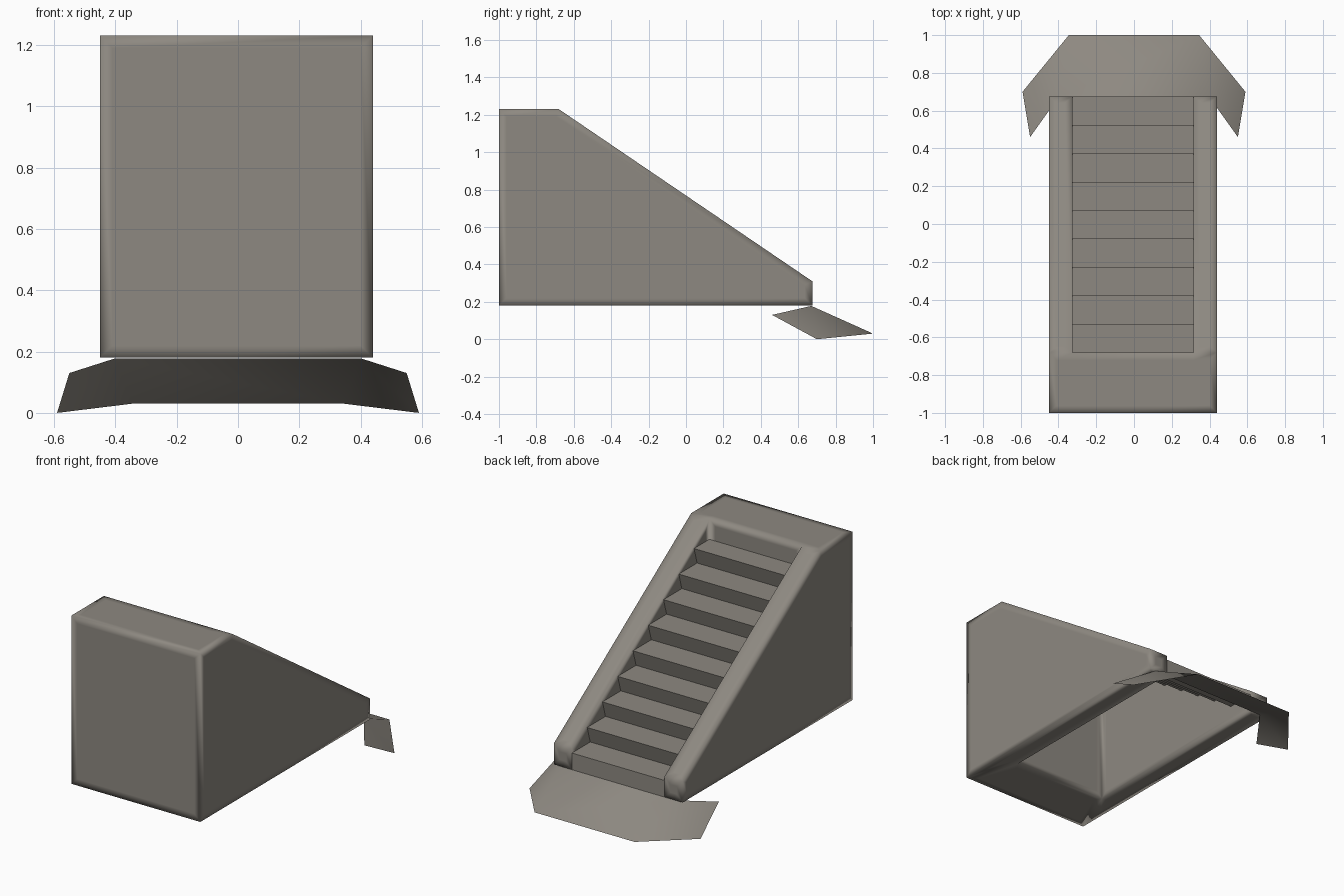
import bpy, bmesh

if "Cube" in bpy.data.objects:
    bpy.data.objects.remove(bpy.data.objects["Cube"])

concrete = bpy.data.materials.new("warm grey concrete")
concrete.diffuse_color = (0.27, 0.25, 0.22, 1)
concrete.use_nodes = True
concrete.node_tree.nodes["Principled BSDF"].inputs["Base Color"].default_value = concrete.diffuse_color


def make_object(name, bm, smooth):
    mesh = bpy.data.meshes.new(name)
    for f in bm.faces:
        f.smooth = smooth
    bm.to_mesh(mesh)
    bm.free()
    mesh.materials.append(concrete)
    ob = bpy.data.objects.new(name, mesh)
    bpy.context.collection.objects.link(ob)
    return ob


XO, XI, CX = 0.445, 0.32, -0.005          # outer / inner half widths, centre
BASE, TOP, LIP = 0.18, 1.23, 0.31         # heights
FRONT, LAND, END = -1.0, -0.68, 0.675     # y stations

# Body: landing block with two solid sloping side walls
bm = bmesh.new()
outer = [(FRONT, BASE), (FRONT, TOP), (LAND, TOP), (END, LIP), (END, BASE)]
inner = [(LAND, BASE), (LAND, TOP), (END, LIP), (END, BASE)]
O, I = {}, {}
for s in (-1, 1):
    O[s] = [bm.verts.new((CX + s * XO, y, z)) for y, z in outer]
    I[s] = [bm.verts.new((CX + s * XI, y, z)) for y, z in inner]
for s in (-1, 1):
    o, i = O[s], I[s]
    bm.faces.new(o)
    bm.faces.new(i)
    bm.faces.new((o[2], o[3], i[2], i[1]))    # sloping wall top
    bm.faces.new((o[3], o[4], i[3], i[2]))    # wall end
bm.faces.new((O[-1][0], O[-1][1], O[1][1], O[1][0]))                      # front
bm.faces.new((O[-1][1], O[-1][2], I[-1][1], I[1][1], O[1][2], O[1][1]))   # landing
bm.faces.new((I[-1][0], I[-1][1], I[1][1], I[1][0]))                      # landing back
# underside: U shape split into landing base and two wall bases
bm.faces.new((O[-1][0], O[1][0], I[1][0], I[-1][0]))
for s in (-1, 1):
    bm.faces.new((O[s][0], I[s][0], I[s][3], O[s][4]))
bmesh.ops.recalc_face_normals(bm, faces=bm.faces[:])
# inset borders give the soft-edge shading on square corners
bmesh.ops.inset_individual(bm, faces=bm.faces[:], thickness=0.04, use_even_offset=True)
make_object("stair_body", bm, True)

# Stairs: folded sheet of nine treads with undercut risers
STEPS, RUN, RISE, HIGH = 9, (END - LAND) / 9, 0.102, 1.10
profile = [(LAND, HIGH)]
for k in range(STEPS):
    nose, z = LAND + RUN * (k + 1), HIGH - RISE * k
    profile.append((nose, z))
    if k < STEPS - 1:
        profile.append((nose - 0.03, z - RISE))
profile.append((END, BASE))
bm = bmesh.new()
rows = [[bm.verts.new((CX + s * XI, y, z)) for s in (-1, 1)] for y, z in profile]
for a, b in zip(rows, rows[1:]):
    bm.faces.new((a[0], a[1], b[1], b[0]))
bm.normal_update()
if bm.faces[:][0].normal.z < 0:
    bmesh.ops.reverse_faces(bm, faces=bm.faces[:])
make_object("stair_treads", bm, False)

# Apron: thin sheet folded down around the foot of the stairs
bm = bmesh.new()
half = [(0.40, 0.67, 0.178), (0.345, 1.0, 0.03), (0.59, 0.70, 0.0), (0.55, 0.46, 0.13)]
P = {s: [bm.verts.new((s * x, y, z)) for x, y, z in half] for s in (-1, 1)}
bm.faces.new((P[-1][0], P[1][0], P[1][1], P[-1][1]))
for s in (-1, 1):
    a, d, c, b = P[s]
    bm.faces.new((a, d, c))
    bm.faces.new((a, c, b))
bmesh.ops.recalc_face_normals(bm, faces=bm.faces[:])
bm.normal_update()
if bm.faces[:][0].normal.z < 0:
    bmesh.ops.reverse_faces(bm, faces=bm.faces[:])
make_object("foot_apron", bm, True)
